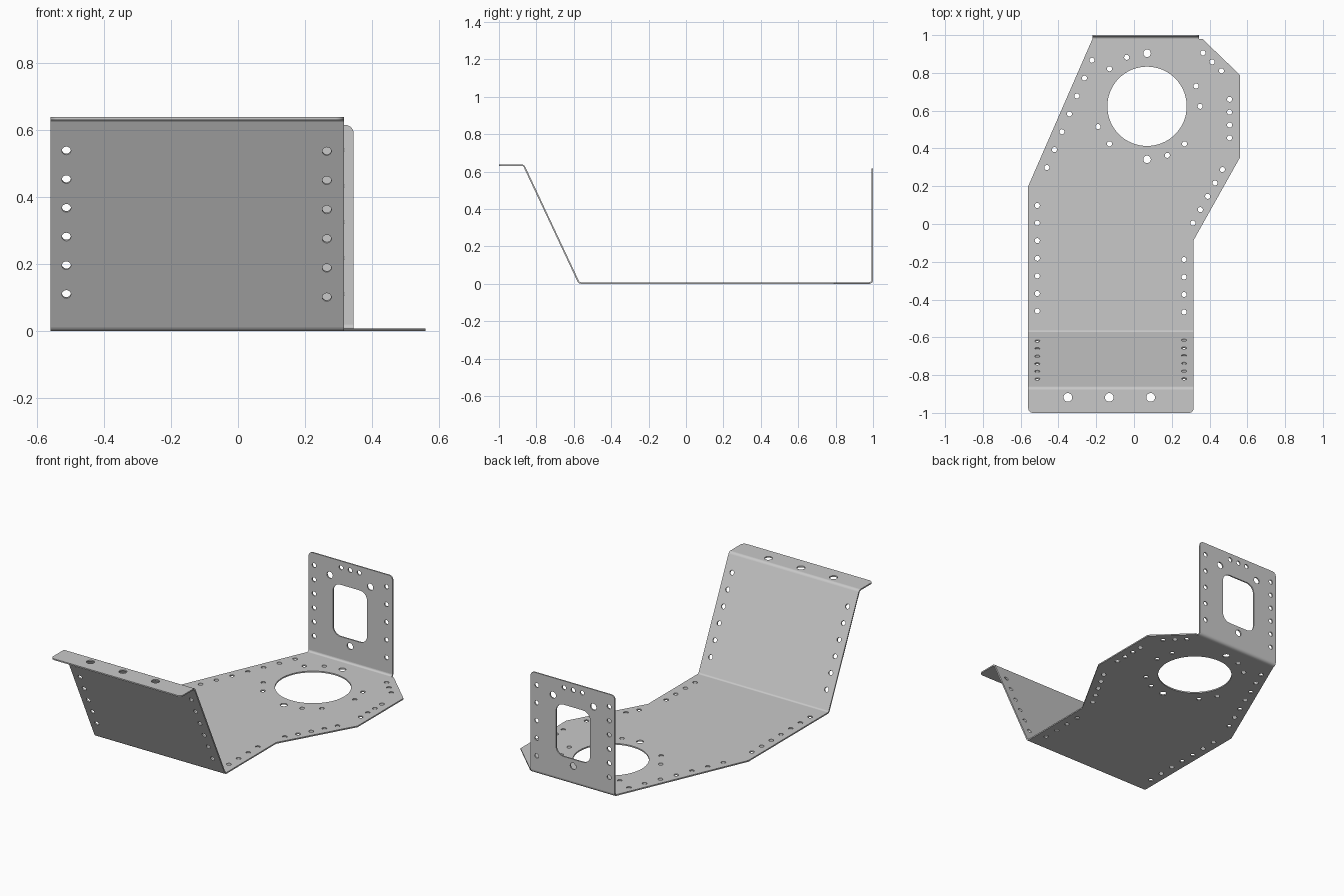
import bpy, bmesh, math
from mathutils import Vector, Matrix

if "Cube" in bpy.data.objects:
    bpy.data.objects.remove(bpy.data.objects["Cube"], do_unlink=True)

THICK = 0.008
BEND = 0.016
LEFT, RIGHT = -0.56, 0.316        # sides of the front strip
BACK_L, BACK_R = -0.22, 0.345     # sides of the upright plate
HOLE, BOLT = 0.0135, 0.02

steel = bpy.data.materials.new("grey_steel")
steel.use_nodes = True
GREY = (0.584, 0.584, 0.584, 1)
steel.diffuse_color = GREY
shader = steel.node_tree.nodes["Principled BSDF"]
shader.inputs["Base Color"].default_value = GREY
shader.inputs["Roughness"].default_value = 0.6


def fillet(a, p, b, r, n=6):
    """Arc of radius r rounding corner p; returns centre, arc points, trim length."""
    u, v = (p - a).normalized(), (b - p).normalized()
    half = u.angle(v) / 2
    trim = r * math.tan(half)
    centre = p + (v - u).normalized() * r / math.cos(half)
    s = (p - u * trim - centre).normalized()
    e = (p + v * trim - centre).normalized()
    return centre, [centre + s.slerp(e, i / n).normalized() * r for i in range(n + 1)], trim


def rounded(corners):
    """Outline from (x, y, radius) corners."""
    pts, out = [Vector(c[:2]) for c in corners], []
    for i, c in enumerate(corners):
        if c[2]:
            out += fillet(pts[i - 1], pts[i], pts[(i + 1) % len(pts)], c[2])[1]
        else:
            out.append(pts[i])
    return out


def circle(x, y, r=HOLE, n=20):
    return [Vector((x + r * math.cos(math.tau * i / n), y + r * math.sin(math.tau * i / n)))
            for i in range(n)]


def row(start, end, n, r=HOLE):
    a, b = Vector(start), Vector(end)
    return [circle(*a.lerp(b, i / (n - 1)), r) for i in range(n)]


def finish(name, bm):
    bmesh.ops.remove_doubles(bm, verts=bm.verts, dist=0.00005)
    bmesh.ops.recalc_face_normals(bm, faces=bm.faces)
    mesh = bpy.data.meshes.new(name)
    bm.to_mesh(mesh)
    bm.free()
    mesh.materials.append(steel)
    obj = bpy.data.objects.new(name, mesh)
    bpy.context.collection.objects.link(obj)
    bpy.ops.object.select_all(action='DESELECT')
    obj.select_set(True)
    bpy.context.view_layer.objects.active = obj
    bpy.ops.object.shade_smooth_by_angle(angle=math.radians(35))


def panel(name, origin, along, outline, holes):
    """Flat sheet with holes, its second axis running along the (y, z) direction."""
    curve = bpy.data.curves.new(name, 'CURVE')
    curve.dimensions, curve.fill_mode, curve.extrude = '2D', 'BOTH', THICK / 2
    for loop in [outline] + holes:
        spline = curve.splines.new('POLY')
        spline.points.add(len(loop) - 1)
        for pt, co in zip(spline.points, loop):
            pt.co = (co.x, co.y, 0, 1)
        spline.use_cyclic_u = True
    temp = bpy.data.objects.new(name + "_outline", curve)
    bpy.context.collection.objects.link(temp)
    bpy.context.view_layer.update()
    flat = bpy.data.meshes.new_from_object(temp.evaluated_get(bpy.context.evaluated_depsgraph_get()))
    bpy.data.objects.remove(temp, do_unlink=True)
    bm = bmesh.new()
    bm.from_mesh(flat)
    bpy.data.meshes.remove(flat)
    x, u = Vector((1, 0, 0)), Vector((0, *along)).normalized()
    axes = Matrix((x, u, x.cross(u))).transposed().to_4x4()
    bm.transform(Matrix.Translation((0, *origin)) @ axes)
    finish(name, bm)


def bend(name, i, x0, x1):
    """Curved strip joining two panels at profile corner i."""
    centre, arc, _ = fillet(*profile[i - 1:i + 2], BEND)
    k = THICK / 2 / BEND
    section = [centre + (p - centre) * (1 + k) for p in arc]
    section += [centre + (p - centre) * (1 - k) for p in reversed(arc)]
    bm = bmesh.new()
    face = bm.faces.new([bm.verts.new((x0, *p)) for p in section])
    new = bmesh.ops.extrude_face_region(bm, geom=[face])["geom"]
    bmesh.ops.translate(bm, vec=(x1 - x0, 0, 0),
                        verts=[v for v in new if isinstance(v, bmesh.types.BMVert)])
    finish(name, bm)


# Side profile of the folded sheet (y, z)
MID = THICK / 2
profile = [Vector(p) for p in
           ((-1, 0.634), (-0.868, 0.634), (-0.572, MID), (1 - MID, MID), (1 - MID, 0.615))]
trims = [0] + [fillet(*profile[i - 1:i + 2], BEND)[2] for i in (1, 2, 3)]
rows_x = (-0.512, 0.265)

# Front lip with three bolt holes
lip_end = profile[1].x - trims[1]
panel("front_lip", (0, profile[1].y), (1, 0),
      rounded([(LEFT, -1, 0.025), (RIGHT, -1, 0.025), (RIGHT, lip_end, 0), (LEFT, lip_end, 0)]),
      row((-0.35, -0.918), (0.088, -0.918), 3, 0.023))

# Sloping front wall
slope = profile[2] - profile[1]
top, bottom = trims[1], slope.length - trims[2]
panel("sloped_wall", profile[1], slope,
      rounded([(LEFT, top, 0), (RIGHT, top, 0), (RIGHT, bottom, 0), (LEFT, bottom, 0)]),
      row((rows_x[0], 0.104), (rows_x[0], 0.577), 6)
      + row((rows_x[1], 0.106), (rows_x[1], 0.587), 6))

# Base plate: round opening, bolt ring and edge rows
front, back = profile[2].x + trims[2], profile[3].x - trims[3]
cx, cy, ring = 0.069, 0.623, 0.281
holes = [circle(cx, cy, 0.21, 64)]
for step in (0, 1, 4, 5, 6, 9, 10, 12, 13, 14):
    a = step * math.pi / 8
    holes.append(circle(cx + ring * math.cos(a), cy + ring * math.sin(a),
                        BOLT if step in (4, 12) else HOLE))
holes += row((-0.223, 0.867), (-0.461, 0.299), 7)
holes += row((rows_x[0], 0.098), (rows_x[0], -0.461), 7)
holes += row((rows_x[1], -0.188), (rows_x[1], -0.466), 4)
holes += row((0.312, 0.005), (0.468, 0.288), 5)
holes += row((0.506, 0.456), (0.506, 0.66), 4)
holes += row((0.365, 0.906), (0.463, 0.811), 3)
panel("base_plate", (0, MID), (1, 0),
      rounded([(LEFT, front, 0), (RIGHT, front, 0), (RIGHT, -0.085, 0), (0.56, 0.35, 0),
               (0.56, 0.79, 0), (0.362, back, 0), (BACK_L, back, 0), (LEFT, 0.2, 0)]), holes)

# Upright back plate with rounded window
low, high = MID + trims[3], profile[4].y
window = rounded([(-0.056, 0.155, 0.05), (0.174, 0.155, 0.05),
                  (0.174, 0.47, 0.05), (-0.056, 0.47, 0.05)])
holes = [window, circle(-0.077, 0.51, BOLT), circle(0.195, 0.51, BOLT), circle(0.059, 0.113, BOLT)]
holes += row((-0.002, 0.575), (0.12, 0.575), 3)
holes += row((-0.183, 0.54), (-0.183, 0.11), 6)
holes += row((0.304, 0.54), (0.304, 0.11), 5)
panel("back_plate", (profile[3].x, 0), (0, 1),
      rounded([(BACK_L, low, 0), (BACK_R, low, 0), (BACK_R, high, 0.025), (BACK_L, high, 0.025)]),
      holes)

# Folds between the panels
bend("lip_fold", 1, LEFT, RIGHT)
bend("front_fold", 2, LEFT, RIGHT)
bend("back_fold", 3, BACK_L, BACK_R)
